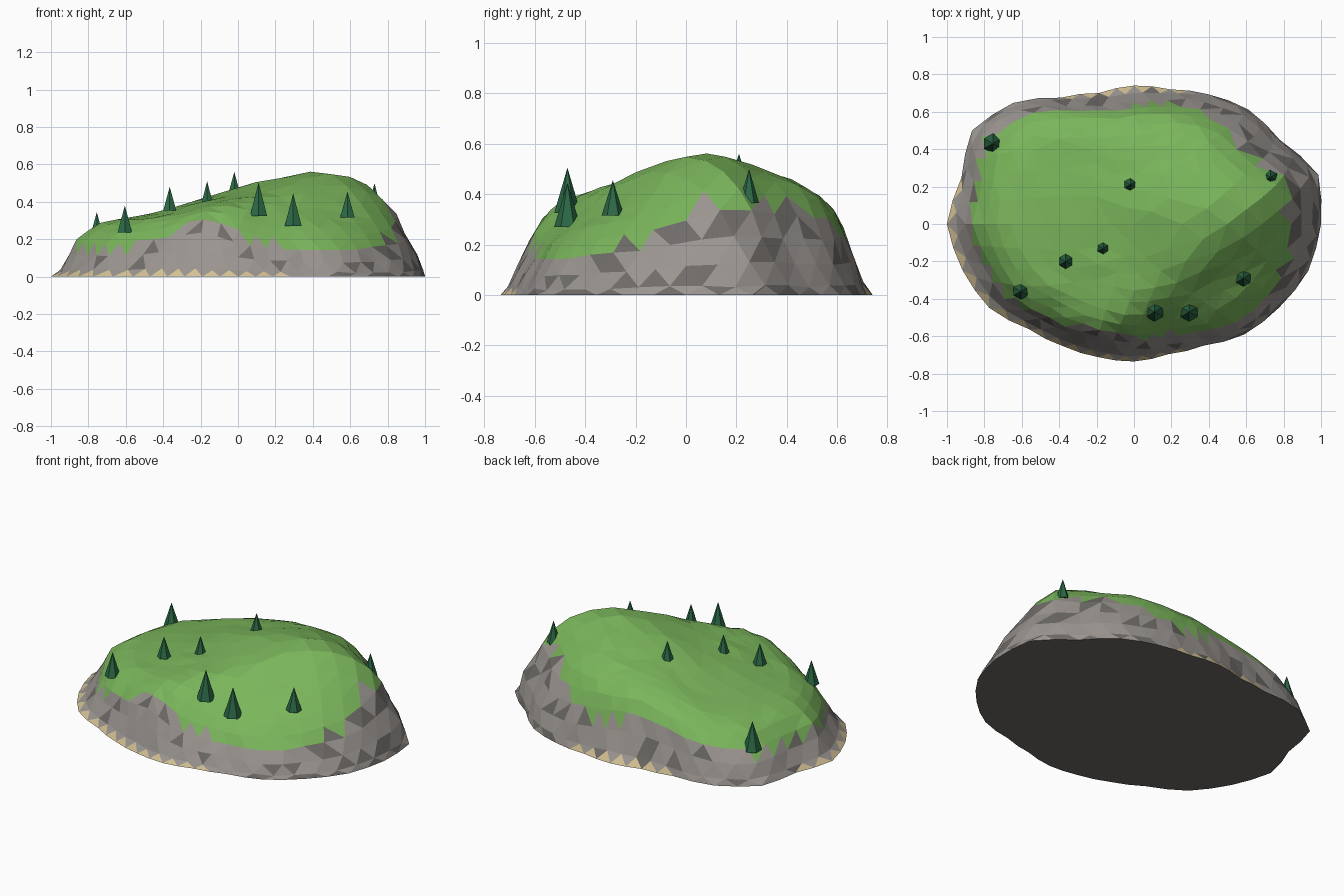
import bpy, bmesh, math, random
from mathutils import Vector
from mathutils.geometry import delaunay_2d_cdt

random.seed(7)
cube = bpy.data.objects.get("Cube")
if cube:
    bpy.data.objects.remove(cube)


def material(name, rgb):
    m = bpy.data.materials.new(name)
    m.use_nodes = True
    m.diffuse_color = (*rgb, 1)
    node = next(n for n in m.node_tree.nodes if n.type == 'BSDF_PRINCIPLED')
    node.inputs["Base Color"].default_value = (*rgb, 1)
    node.inputs["Roughness"].default_value = 0.9
    return m


grass = material("grass green", (0.195, 0.465, 0.105))
rock = material("rock grey", (0.325, 0.30, 0.28))
dark_rock = material("dark rock grey", (0.16, 0.15, 0.14))
sand = material("sand", (0.66, 0.54, 0.30))
pine = material("pine green", (0.024, 0.14, 0.06))

# Shore radius every 15 degrees, counter-clockwise from +x
SHORE = [1.0, 1.02, .90, .865, .80, .745, .74, .725, .78, .915, 1.0, .955,
         1.0, .95, .895, .795, .755, .737, .735, .72, .75, .835, .895, .965]
# Plan fraction of each ring, from the peak out to the shore
RINGS = [0, .13, .26, .39, .5, .6, .69, .77, .84, .9, .95, .987, 1]
GRASS, ROCK, DARK, SAND = range(4)


def smooth(a, b, v):
    u = max(0, min(1, (v - a) / (b - a)))
    return u * u * (3 - 2 * u)


def bump(angle, centre, width):
    d = (angle - centre + 180) % 360 - 180
    return math.exp(-(d / width) ** 2)


def shore(angle):
    i = int(angle // 15)
    f = angle / 15 - i
    return SHORE[i % 24] * (1 - f) + SHORE[(i + 1) % 24] * f


def flare(angle):
    """How far the beach sticks out beyond the cliff foot."""
    return (.07 * bump(angle, 93, 22) + .06 * bump(angle, 198, 35)
            + .045 * bump(angle, 258, 35))


def height(x, y, t, angle):
    """Ridge rising to +x, falling to front and back, with a front shelf."""
    top = .32 + .25 * smooth(-.7, .5, x)
    fall = .08 + .22 * smooth(-.3, .45, x)
    top -= fall * (math.hypot(y - .08, .06) - .06)
    top -= .10 * smooth(.32, .58, .6 * x - .8 * y)
    steep = (5.5 + 3.5 * max(0, min(1, .2 - x / .6))
             + 3.5 * bump(angle, 262, 35) + 4.5 * bump(angle, 95, 40))
    return top * (1 - t ** steep)


def grass_limit(angle):
    return (.93 - .12 * bump(angle, 30, 32) - .08 * bump(angle, 262, 32)
            - .04 * bump(angle, 125, 30) - .06 * bump(angle, 350, 25))


# Island: staggered rings joined on a disc, then shaped into the hill
disc = [Vector((0, 0))]
last = len(RINGS) - 1
for ring in range(1, last + 1):
    count = min(48, 5 * ring)
    for k in range(count):
        a = 2 * math.pi * (k + .5 * ((last - ring) % 2)) / count
        disc.append(Vector((math.cos(a), math.sin(a))) * ring / last)
points, _, triangles, *_ = delaunay_2d_cdt(disc, [], [], 0, 1e-6)

bm = bmesh.new()
info = []
for p in points:
    ring = round(p.length * last)
    angle = math.degrees(math.atan2(p.y, p.x)) % 360
    t = RINGS[ring]
    edge = ring == last
    inset = 0 if edge else .6 if ring == last - 1 else 1
    r = shore(angle) * t * (1 - inset * flare(angle))
    if 0 < ring < last - 1:
        r *= random.uniform(.99, 1.01)
    x = r * math.cos(math.radians(angle))
    y = r * math.sin(math.radians(angle))
    z = 0 if edge else height(x, y, t, angle) + random.uniform(-.005, .005)
    bm.verts.new((x, y, z))
    info.append((t, angle, edge))
bm.verts.ensure_lookup_table()

for tri in triangles:
    face = bm.faces.new([bm.verts[i] for i in tri])
    t = sum(info[i][0] for i in tri) / 3
    c = face.calc_center_median()
    angle = math.degrees(math.atan2(c.y, c.x)) % 360
    shore_corners = sum(info[i][2] for i in tri)
    if shore_corners == 2 and flare(angle) > .02:
        face.material_index = SAND
    elif t < grass_limit(angle) + random.uniform(-.012, .012):
        face.material_index = GRASS
    else:
        chance = .11 + .19 * bump(angle, 15, 55)
        face.material_index = DARK if random.random() < chance else ROCK

# Flat underside
rim = sorted((i for i, v in enumerate(info) if v[2]), key=lambda i: -info[i][1])
base = bm.faces.new([bm.verts[i] for i in rim])
base.material_index = DARK
bmesh.ops.recalc_face_normals(bm, faces=bm.faces[:])
mesh = bpy.data.meshes.new("island")
bm.to_mesh(mesh)
bm.free()
for m in (grass, rock, dark_rock, sand):
    mesh.materials.append(m)
bpy.context.collection.objects.link(bpy.data.objects.new("island", mesh))

# Pine trees: x, y, base z, radius, height
TREES = [(-.755, .43, .185, .05, .16), (-.605, -.36, .25, .04, .13),
         (-.365, -.2, .37, .035, .11), (-.165, -.13, .41, .03, .10),
         (-.02, .21, .455, .033, .105), (.11, -.47, .34, .048, .165),
         (.295, -.47, .285, .048, .16), (.585, -.29, .33, .04, .125),
         (.73, .25, .38, .035, .12)]
for n, (x, y, z, radius, tall) in enumerate(TREES, 1):
    sink = .015
    wide = radius * (tall + sink) / tall
    bpy.ops.mesh.primitive_cone_add(vertices=6, radius1=wide, depth=tall + sink,
                                    location=(x, y, z + (tall - sink) / 2))
    tree = bpy.context.object
    tree.name = f"pine_tree_{n}"
    tree.data.materials.append(pine)
